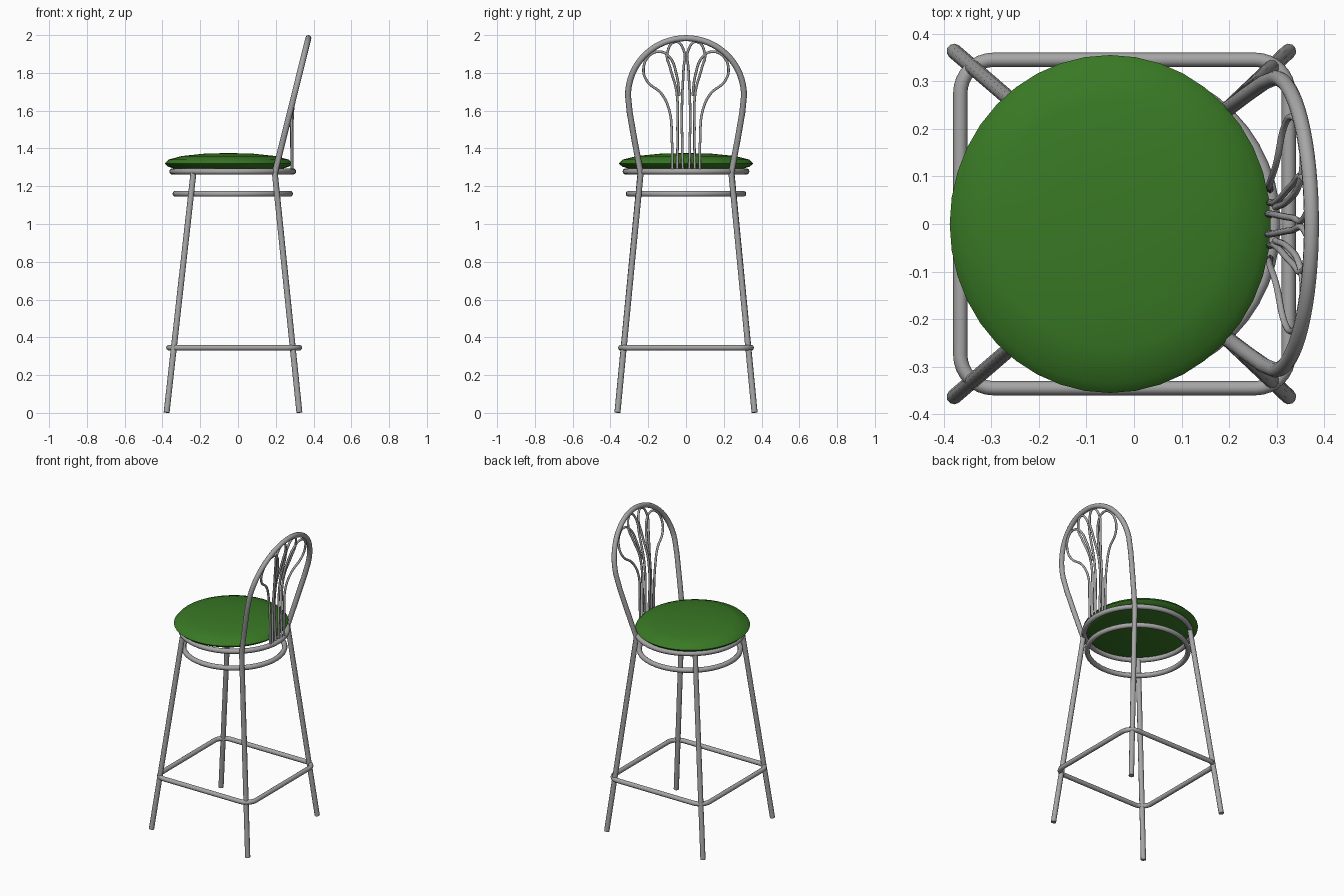
import bpy, bmesh
from math import sin, cos, pi, radians

cube = bpy.data.objects.get("Cube")
if cube:
    bpy.data.objects.remove(cube, do_unlink=True)


def material(name, color):
    m = bpy.data.materials.new(name)
    m.use_nodes = True
    m.diffuse_color = color
    m.node_tree.nodes["Principled BSDF"].inputs["Base Color"].default_value = color
    return m


METAL = material("grey metal", (0.38, 0.38, 0.38, 1))
GREEN = material("green cushion", (0.04, 0.19, 0.018, 1))


def activate(ob):
    bpy.ops.object.select_all(action="DESELECT")
    ob.select_set(True)
    bpy.context.view_layer.objects.active = ob


def tube(name, points, radius, closed=False, smooth=False):
    """Round metal tube swept along a path, turned into a mesh."""
    cu = bpy.data.curves.new(name, "CURVE")
    cu.dimensions = "3D"
    cu.bevel_depth = radius
    cu.bevel_resolution = 3
    cu.use_fill_caps = True
    cu.resolution_u = 6
    sp = cu.splines.new("BEZIER" if smooth else "POLY")
    if smooth:
        sp.bezier_points.add(len(points) - 1)
        for bp, p in zip(sp.bezier_points, points):
            bp.co = p
            bp.handle_left_type = bp.handle_right_type = "AUTO"
    else:
        sp.points.add(len(points) - 1)
        for pt, p in zip(sp.points, points):
            pt.co = (*p, 1)
    sp.use_cyclic_u = closed
    ob = bpy.data.objects.new(name, cu)
    bpy.context.collection.objects.link(ob)
    cu.materials.append(METAL)
    activate(ob)
    bpy.ops.object.convert(target="MESH")
    bpy.ops.object.shade_smooth_by_angle(angle=radians(50))
    return ob


def arc(cx, cy, rx, ry, a0, a1, n):
    steps = [radians(a0 + (a1 - a0) * i / n) for i in range(n + 1)]
    return [(cx + rx * cos(a), cy + ry * sin(a)) for a in steps]


# Cushion: spun lens profile, slightly wider than deep
profile = [(0, 1.292), (0.30, 1.292), (0.338, 1.304), (0.355, 1.32),
           (0.335, 1.341), (0.26, 1.36), (0.14, 1.372), (0, 1.376)]
bm = bmesh.new()
verts = [bm.verts.new((r, 0, z)) for r, z in profile]
edges = [bm.edges.new(pair) for pair in zip(verts, verts[1:])]
bmesh.ops.spin(bm, geom=verts + edges, cent=(0, 0, 0), axis=(0, 0, 1),
               angle=2 * pi, steps=40)
bmesh.ops.remove_doubles(bm, verts=bm.verts, dist=0.0005)
bmesh.ops.recalc_face_normals(bm, faces=bm.faces)
mesh = bpy.data.meshes.new("seat_cushion")
bm.to_mesh(mesh)
bm.free()
mesh.materials.append(GREEN)
seat = bpy.data.objects.new("seat_cushion", mesh)
seat.location.x = -0.05
seat.scale.x = 0.95
bpy.context.collection.objects.link(seat)
activate(seat)
bpy.ops.object.shade_smooth_by_angle(angle=radians(50))

# Two rings under the cushion
for name, z, r in (("seat_ring", 1.278, 0.32), ("lower_ring", 1.16, 0.303)):
    circle = arc(-0.028, 0, r, r, 0, 360, 48)[:-1]
    tube(name, [(x, y, z) for x, y in circle], 0.016, closed=True)

# Footrest: square with rounded corners
path = []
for i, (sx, sy) in enumerate(((1, 1), (-1, 1), (-1, -1), (1, -1))):
    path += arc(-0.02 + sx * 0.275, sy * 0.275, 0.07, 0.07, i * 90, i * 90 + 90, 8)
tube("footrest", [(x, y, 0.345) for x, y in path], 0.015, closed=True)

# Straight legs on the right side
for side, s in (("front", -1), ("back", 1)):
    tube(side + "_right_leg",
         [(-0.378, s * 0.363, 0.002), (-0.235, s * 0.24, 1.278)], 0.016)


# Left legs run on into the leaning backrest hoop
def lean(z):
    return 0.195 + (z - 1.27) * 0.249


hoop = [(-0.24, 1.27), (-0.272, 1.44), (-0.298, 1.59)]
hoop += arc(0, 1.68, 0.307, 0.304, 180, 0, 32)
hoop += [(0.298, 1.59), (0.272, 1.44), (0.24, 1.27)]
tube("left_legs_and_backrest_hoop",
     [(0.325, -0.363, 0.002)] + [(lean(z), y, z) for y, z in hoop]
     + [(0.325, 0.363, 0.002)], 0.016)

# Thin decorative wires inside the hoop, mirrored front to back
outer_wire = [(0.072, 1.28), (0.075, 1.45), (0.088, 1.6), (0.13, 1.69),
              (0.205, 1.755), (0.225, 1.82), (0.19, 1.895), (0.135, 1.912),
              (0.088, 1.885), (0.05, 1.79), (0.035, 1.68)]
inner_wire = [(0.046, 1.28), (0.045, 1.5), (0.05, 1.7), (0.085, 1.83),
              (0.1, 1.9), (0.055, 1.965), (0.012, 1.92), (0.013, 1.82),
              (0.021, 1.65), (0.018, 1.28)]
for side, s in (("front", -1), ("back", 1)):
    for name, pts in (("outer", outer_wire), ("inner", inner_wire)):
        tube(f"{side}_{name}_wire",
             [(max(0.286, lean(z)), s * y, z) for y, z in pts], 0.007, smooth=True)
